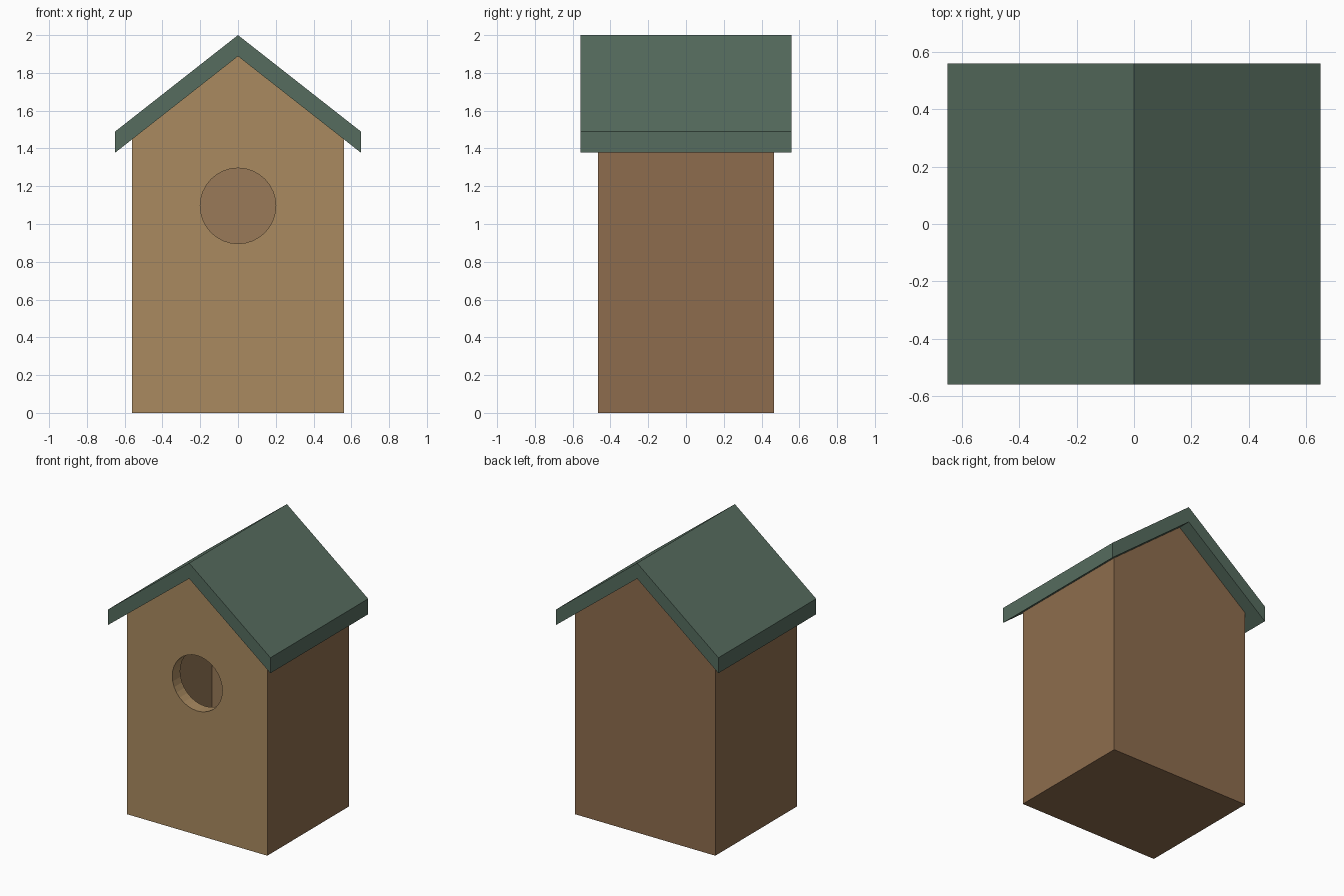
import bpy, math

if "Cube" in bpy.data.objects:
    bpy.data.objects.remove(bpy.data.objects["Cube"])


def material(name, rgb):
    m = bpy.data.materials.new(name)
    m.diffuse_color = (*rgb, 1)
    m.use_nodes = True
    m.node_tree.nodes["Principled BSDF"].inputs["Base Color"].default_value = m.diffuse_color
    return m


TAN = material("tan_wood", (0.40, 0.255, 0.118))
BROWN = material("brown_wood", (0.27, 0.152, 0.075))
INNER = material("inner_wood", (0.32, 0.195, 0.098))
GREEN = material("green_roof", (0.092, 0.15, 0.113))


def prism(profile, y0, y1, inward=False):
    """Extrude an xz profile (counter-clockwise seen from the front) along y."""
    n = len(profile)
    verts = [(x, y, z) for y in (y0, y1) for x, z in profile]
    faces = [list(range(n)), list(range(2 * n - 1, n - 1, -1))]
    faces += [[i, i + n, (i + 1) % n + n, (i + 1) % n] for i in range(n)]
    if inward:
        faces = [f[::-1] for f in faces]
    return verts, faces


def make(name, verts, faces, mats, indices=None):
    me = bpy.data.meshes.new(name)
    me.from_pydata(verts, [], faces)
    for m in mats:
        me.materials.append(m)
    if indices:
        for p, i in zip(me.polygons, indices):
            p.material_index = i
    ob = bpy.data.objects.new(name, me)
    bpy.context.collection.objects.link(ob)
    return ob


def house_profile(half, base, apex, slope):
    eave = apex - half * slope
    return [(-half, base), (half, base), (half, eave), (0, apex), (-half, eave)]


W, D, T = 0.56, 0.465, 0.09
APEX, EAVE_X, EAVE_Z, ROOF_T = 1.888, 0.65, 1.378, 0.112
SLOPE = (APEX - EAVE_Z) / EAVE_X

# Hollow box: outer gabled shell with an inner cavity, tan front face
ov, of = prism(house_profile(W, 0, APEX, SLOPE), -D, D)
drop = T * math.hypot(1, SLOPE)
iv, inf = prism(house_profile(W - T, T, APEX - drop, SLOPE), -D + T, D - T, True)
faces = of + [[i + len(ov) for i in f] for f in inf]
mats = [TAN, BROWN, INNER]
box = make("house_box", ov + iv, faces, mats,
           [0] + [1] * (len(of) - 1) + [2] * len(inf))

# Round entrance hole through the front wall
circle = [(0.2 * math.cos(a), 1.096 + 0.2 * math.sin(a))
          for a in (2 * math.pi * i / 32 for i in range(32))]
cv, cf = prism(circle, -D - 0.1, -D + T + 0.1)
cutter = make("hole_cutter", cv, cf, mats)
cutter.hide_render = True
mod = box.modifiers.new("entrance_hole", 'BOOLEAN')
mod.operation = 'DIFFERENCE'
mod.solver = 'EXACT'
mod.object = cutter
bpy.context.view_layer.objects.active = box
bpy.ops.object.modifier_apply(modifier=mod.name)
bpy.data.objects.remove(cutter)

# Roof: two sloping boards, mitred at the ridge, with plumb-cut eaves
for side, name in ((1, "roof_right"), (-1, "roof_left")):
    board = [(0, APEX), (side * EAVE_X, EAVE_Z),
             (side * EAVE_X, EAVE_Z + ROOF_T), (0, APEX + ROOF_T)]
    v, f = prism(board if side > 0 else board[::-1], -0.558, 0.558)
    # leave out the hidden mitre face at the ridge so the boards meet cleanly
    f = [q for q in f if any(abs(v[i][0]) > 0.01 for i in q)]
    make(name, v, f, [GREEN])

# Join both roof boards into one closed roof
left, right = bpy.data.objects["roof_left"], bpy.data.objects["roof_right"]
bpy.ops.object.select_all(action='DESELECT')
left.select_set(True)
right.select_set(True)
bpy.context.view_layer.objects.active = right
bpy.ops.object.join()
right.name = "roof"
weld = right.modifiers.new("ridge_weld", 'WELD')
weld.merge_threshold = 0.0005
